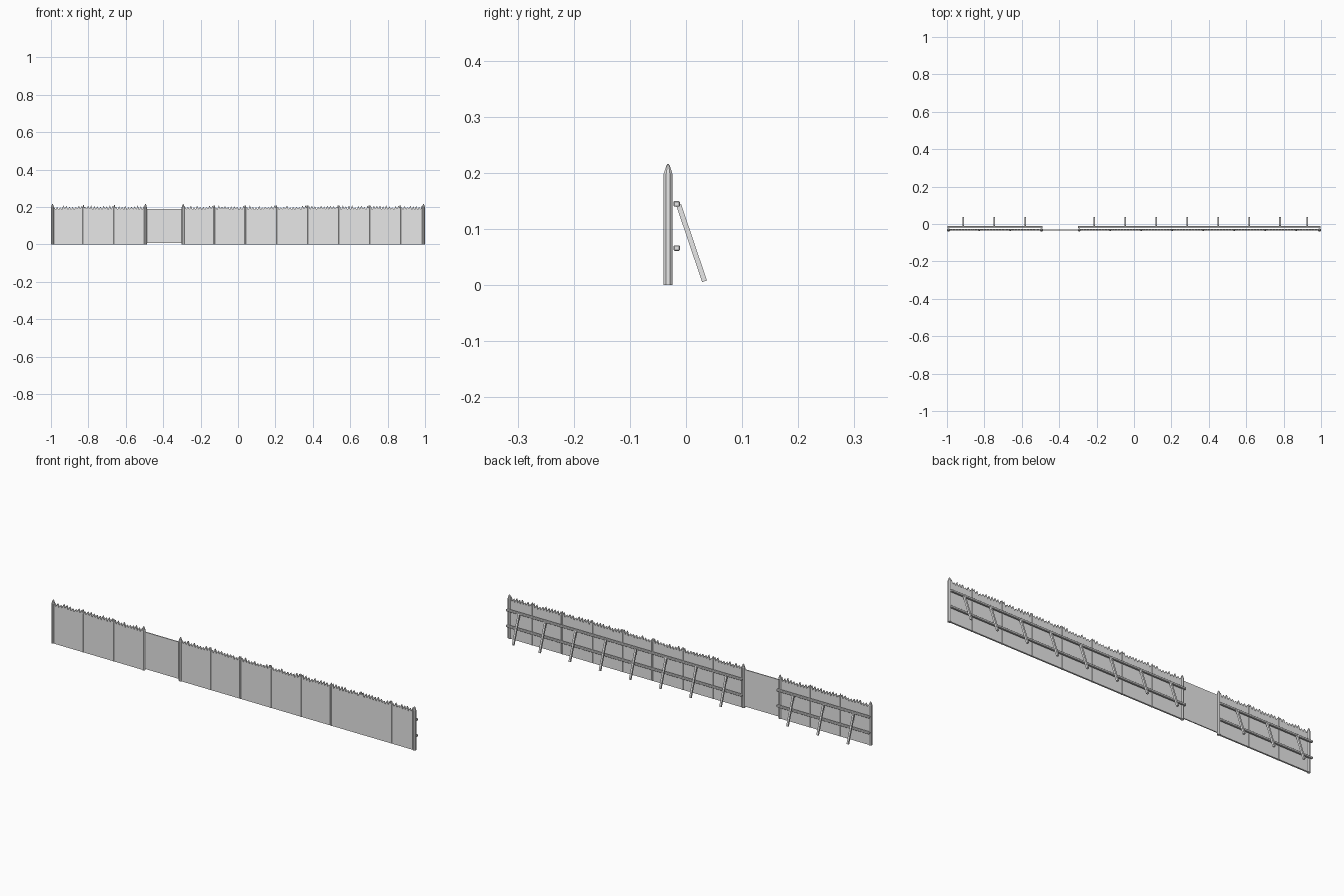
import bpy, bmesh, math, random
from mathutils import Matrix, Vector

if "Cube" in bpy.data.objects:
    bpy.data.objects.remove(bpy.data.objects["Cube"])

random.seed(4)
WALL_Y = -0.032

wood = bpy.data.materials.new("plain_grey")
wood.diffuse_color = (0.8, 0.8, 0.8, 1)
wood.use_nodes = True
wood.node_tree.nodes["Principled BSDF"].inputs["Base Color"].default_value = wood.diffuse_color


def finish(bm, name):
    bmesh.ops.recalc_face_normals(bm, faces=bm.faces[:])
    mesh = bpy.data.meshes.new(name)
    bm.to_mesh(mesh)
    bm.free()
    mesh.materials.append(wood)
    ob = bpy.data.objects.new(name, mesh)
    bpy.context.collection.objects.link(ob)
    return ob


def box(name, centre, size, tilt=0.0, bevel=0.0):
    bm = bmesh.new()
    m = (Matrix.Translation(centre) @ Matrix.Rotation(tilt, 4, 'X')
         @ Matrix.Diagonal((*size, 1)))
    bmesh.ops.create_cube(bm, size=1, matrix=m)
    if bevel:
        bmesh.ops.bevel(bm, geom=bm.edges[:], offset=bevel, segments=1, affect='EDGES')
    return finish(bm, name)


def post(name, x, r, top):
    # eight-sided post with a sharpened tip, built from stacked rings
    bm = bmesh.new()
    rings = []
    for z, k in ((0, 1), (top - 0.018, 1), (top - 0.003, 0.4), (top, 0.15)):
        rings.append([bm.verts.new((x + r * k * math.cos(a), WALL_Y + r * k * math.sin(a), z))
                      for a in [math.pi * (i + 0.5) / 4 for i in range(8)]])
    for lo, hi in zip(rings, rings[1:]):
        for i in range(8):
            j = (i + 1) % 8
            bm.faces.new((lo[i], lo[j], hi[j], hi[i]))
    bm.faces.new(rings[0])
    bm.faces.new(rings[-1])
    return finish(bm, name)


def palisade(name, x0, x1):
    # flat wall panel whose top edge is cut into uneven points
    n = max(6, round((x1 - x0) / 0.0166))
    w = (x1 - x0) / n
    outline = [(x1, 0), (x0, 0), (x0, 0.187)]
    for i in range(n):
        xa = x0 + i * w
        outline.append((xa + w / 2, random.uniform(0.198, 0.209)))
        outline.append((xa + w, random.uniform(0.185, 0.191)))
    bm = bmesh.new()
    face = bm.faces.new([bm.verts.new((x, WALL_Y - 0.004, z)) for x, z in outline])
    ext = bmesh.ops.extrude_face_region(bm, geom=[face])
    moved = [v for v in ext["geom"] if isinstance(v, bmesh.types.BMVert)]
    bmesh.ops.translate(bm, verts=moved, vec=Vector((0, 0.008, 0)))
    return finish(bm, name)


STEP = 0.1657
left = [-0.992 + STEP * i for i in range(4)]
right = [-0.293 + STEP * i for i in range(8)] + [0.992]

for side, xs in (("left", left), ("right", right)):
    # wall panels and the slanted brace behind each one
    for i, (a, b) in enumerate(zip(xs, xs[1:])):
        palisade(f"{side}_panel_{i}", a, b)
        top, foot = Vector((-0.013, 0.143)), Vector((0.033, 0.007))
        d, mid = top - foot, (top + foot) / 2
        box(f"{side}_brace_{i}", ((a + b) / 2 - 0.003, mid.x, mid.y),
            (0.009, 0.009, d.length), tilt=math.atan2(-d.x, d.y))
    # end posts are thick, posts between panels are thin
    for i, x in enumerate(xs):
        end = i in (0, len(xs) - 1)
        post(f"{side}_post_{i}", x, 0.0086 if end else 0.006, 0.216 if end else 0.211)
    # horizontal rails on the back
    for label, z in (("lower", 0.066), ("upper", 0.145)):
        box(f"{side}_{label}_rail", ((xs[0] + xs[-1]) / 2, -0.0165, z),
            (xs[-1] - xs[0] + 0.012, 0.011, 0.010), bevel=0.0015)

# thin gate filling the gap
gx0, gx1 = left[-1], right[0]
box("gate", ((gx0 + gx1) / 2, WALL_Y, 0.099), (gx1 - gx0, 0.005, 0.183))
